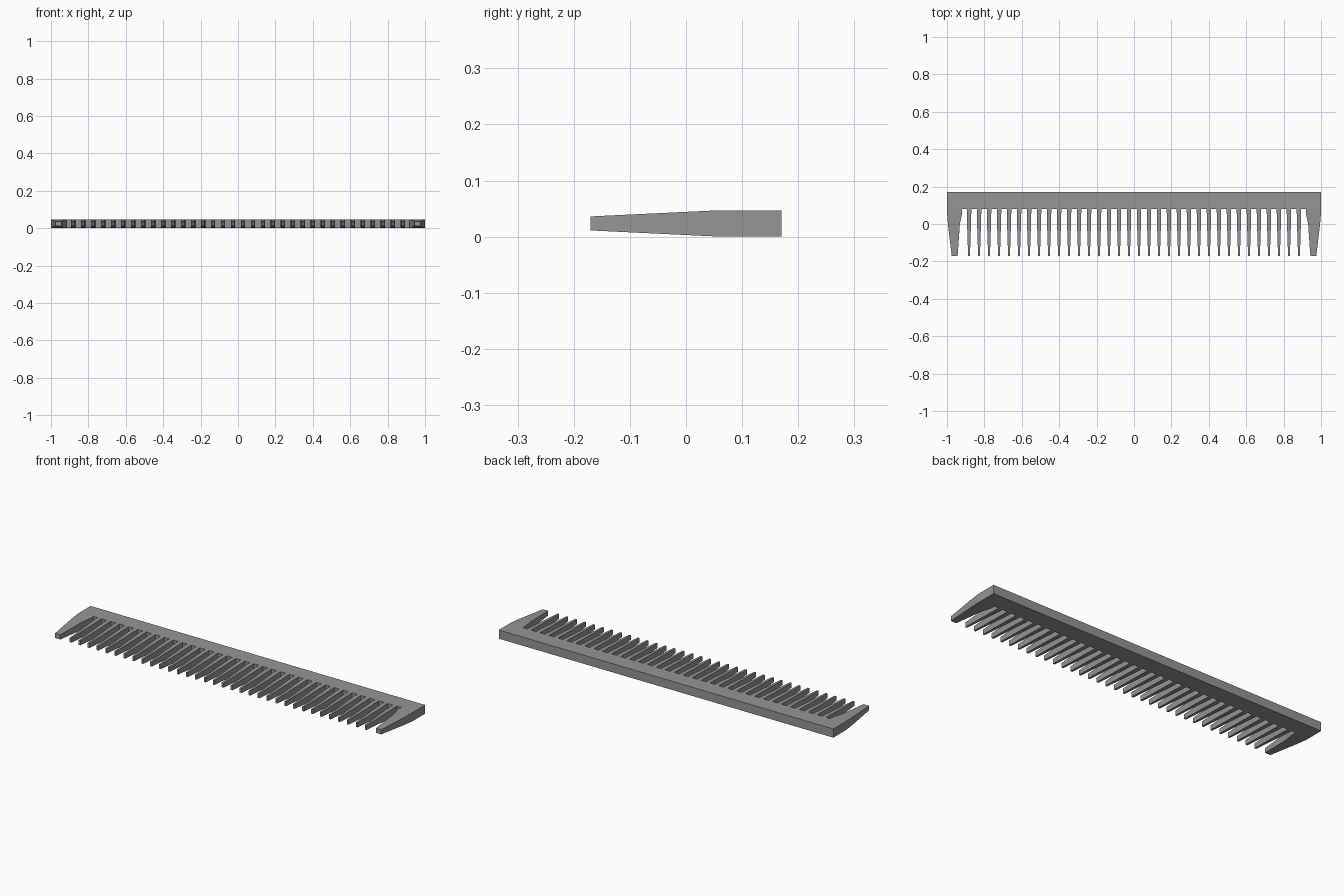
import bpy

cube = bpy.data.objects.get("Cube")
if cube:
    bpy.data.objects.remove(cube, do_unlink=True)

BACK, ROOT, TAPER, KINK, TIP = 0.17, 0.08, 0.06, 0.0, -0.17
MID, HALF, TIP_HALF = 0.0235, 0.0235, 0.0125
TEETH, REACH = 34, 0.882

grey = bpy.data.materials.new("grey plastic")
grey.use_nodes = True
colour = (0.3, 0.3, 0.3, 1)
grey.diffuse_color = colour
grey.node_tree.nodes["Principled BSDF"].inputs["Base Color"].default_value = colour


def half_thickness(y):
    """Full thickness at the spine, thinning evenly to the tips."""
    t = min(1, max(0, (TAPER - y) / (TAPER - TIP)))
    return HALF + (TIP_HALF - HALF) * t


def loft(name, sections):
    """Closed flat-sided bar through (y, x_min, x_max) sections, back to front."""
    verts, faces = [], []
    for y, a, b in sections:
        h = half_thickness(y)
        verts += [(a, y, MID - h), (b, y, MID - h), (b, y, MID + h), (a, y, MID + h)]
    for s in range(len(sections) - 1):
        for k in range(4):
            n = (k + 1) % 4
            faces.append((4 * s + k, 4 * s + n, 4 * s + 4 + n, 4 * s + 4 + k))
    last = len(verts) - 4
    faces += [(3, 2, 1, 0), tuple(range(last, last + 4))]
    mesh = bpy.data.meshes.new(name)
    mesh.from_pydata(verts, [], faces)
    mesh.materials.append(grey)
    mesh.update()
    obj = bpy.data.objects.new(name, mesh)
    bpy.context.collection.objects.link(obj)
    # outward normals
    import bmesh
    bm = bmesh.new()
    bm.from_mesh(mesh)
    bmesh.ops.recalc_face_normals(bm, faces=bm.faces)
    bm.to_mesh(mesh)
    bm.free()
    return obj


# Solid spine
loft("spine", [(BACK, -1, 1), (ROOT, -1, 1)])

# Wide guard tooth at each end
guard = [(ROOT, 0.92, 1), (TAPER, 0.918, 1), (KINK, 0.931, 0.995), (TIP, 0.943, 0.975)]
loft("left_guard_tooth", guard)
loft("right_guard_tooth", [(y, -b, -a) for y, a, b in guard])

# Row of fine teeth
profile = [(ROOT, 0.012), (TAPER, 0.012), (KINK, 0.0105), (TIP, 0.005)]
for i in range(TEETH):
    x = -REACH + 2 * REACH * i / (TEETH - 1)
    loft(f"tooth_{i + 1}", [(y, x - w, x + w) for y, w in profile])
